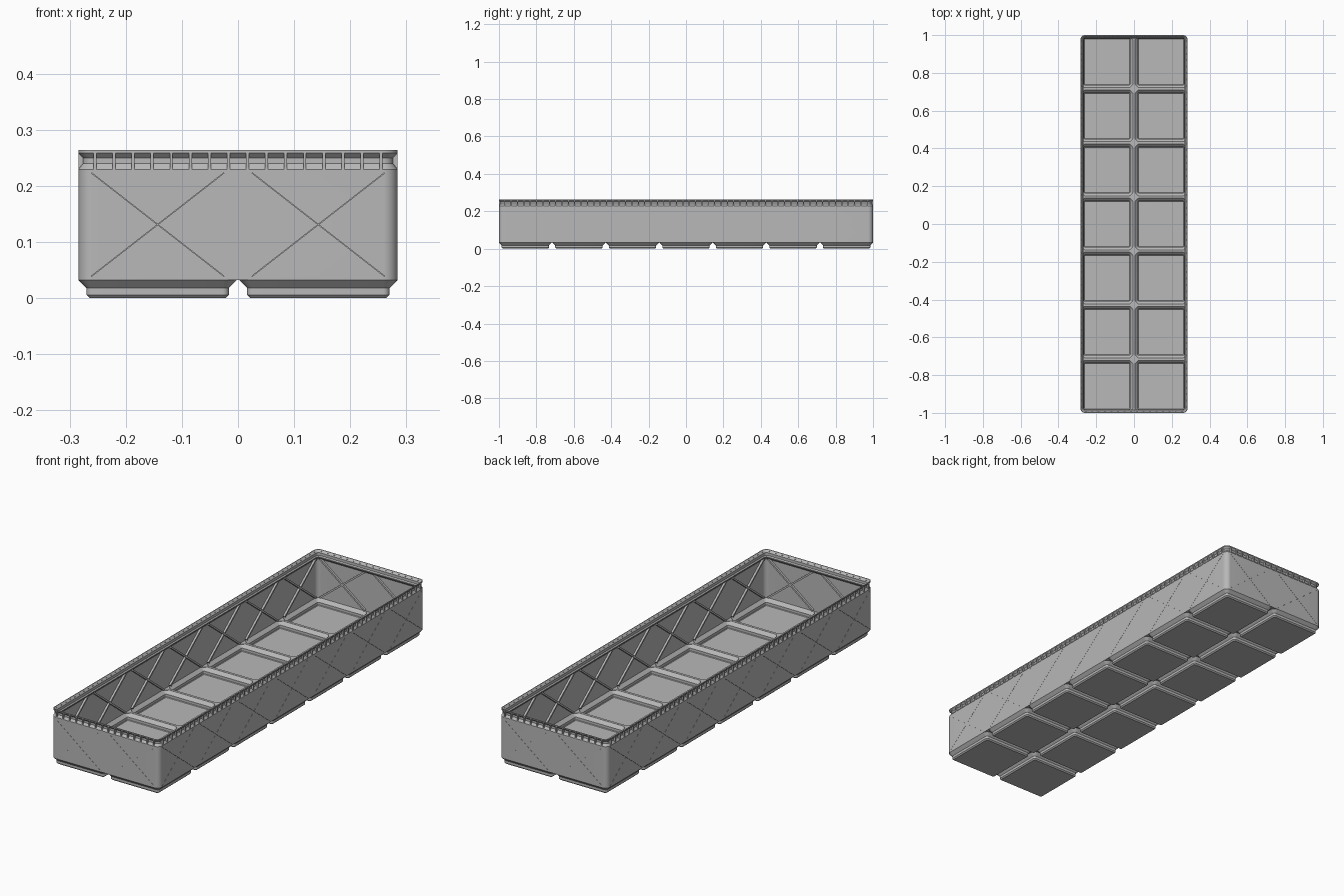
import bpy, bmesh, math
from mathutils import Matrix, Vector

if "Cube" in bpy.data.objects:
    bpy.data.objects.remove(bpy.data.objects["Cube"])

PITCH, GAP = 0.2862, 0.0034        # grid cell and clearance
NX, NY = 2, 7
HW, HL = (NX * PITCH - GAP) / 2, (NY * PITCH - GAP) / 2
HC = (PITCH - GAP) / 2             # half size of one foot
R, T = 0.0256, 0.0045              # corner radius, wall thickness

grey = bpy.data.materials.new("plain_grey")
grey.diffuse_color = (0.48, 0.48, 0.48, 1)
grey.use_nodes = True
grey.node_tree.nodes["Principled BSDF"].inputs["Base Color"].default_value = grey.diffuse_color


def finish(bm, name, material=True):
    bmesh.ops.recalc_face_normals(bm, faces=bm.faces)
    mesh = bpy.data.meshes.new(name)
    bm.to_mesh(mesh)
    bm.free()
    ob = bpy.data.objects.new(name, mesh)
    bpy.context.collection.objects.link(ob)
    if material:
        mesh.materials.append(grey)
    return ob


def activate(ob):
    bpy.ops.object.select_all(action='DESELECT')
    ob.select_set(True)
    bpy.context.view_layer.objects.active = ob


def ring(bm, cx, cy, hx, hy, inset, z, seg):
    """Rounded rectangle of vertices, pulled in by inset."""
    r, verts = R - inset, []
    for q, (sx, sy) in enumerate(((1, 1), (-1, 1), (-1, -1), (1, -1))):
        for i in range(seg + 1):
            a = math.pi / 2 * (q + i / seg)
            verts.append(bm.verts.new((cx + sx * (hx - R) + r * math.cos(a),
                                       cy + sy * (hy - R) + r * math.sin(a), z)))
    return verts


def loft(bm, cx, cy, hx, hy, profile, closed, seg):
    rings = [ring(bm, cx, cy, hx, hy, i, z, seg) for i, z in profile]
    pairs = list(zip(rings, rings[1:]))
    if closed:
        pairs.append((rings[-1], rings[0]))
    else:
        bm.faces.new(rings[0])
        bm.faces.new(rings[-1])
    for a, b in pairs:
        for k in range(len(a)):
            n = (k + 1) % len(a)
            bm.faces.new((a[k], a[n], b[n], b[k]))


def box(bm, lo, hi, matrix=Matrix()):
    lo, hi = Vector(lo), Vector(hi)
    bmesh.ops.create_cube(bm, size=1, matrix=matrix @ Matrix.Translation((lo + hi) / 2)
                          @ Matrix.Diagonal((*(hi - lo), 1)))


def prism(bm, points, z0, z1):
    low = [bm.verts.new((x, y, z0)) for x, y in points]
    high = [bm.verts.new((x, y, z1)) for x, y in points]
    bm.faces.new(low)
    bm.faces.new(high)
    for i in range(len(points)):
        n = (i + 1) % len(points)
        bm.faces.new((low[i], low[n], high[n], high[i]))


def cells(n):
    return [(i - (n - 1) / 2) * PITCH for i in range(n)]


# four sides: turn, distance to the outer face, half length, cell count
SIDES = [(0, HL, HW, NX), (90, HW, HL, NY), (180, HL, HW, NX), (270, HW, HL, NY)]


def on_side(angle, dist, along):
    """Local x runs along the wall, local y points into the bin."""
    return Matrix.Rotation(math.radians(angle), 4, 'Z') @ Matrix.Translation((along, -dist, 0))


# thin wall with a hollow stacking lip
bm = bmesh.new()
loft(bm, 0, 0, HW, HL, [
    (0, .0324), (0, .2295), (.0085, .2402), (.0085, .2500), (0, .2585), (0, .2635),
    (.0035, .2635), (.013, .2530), (.013, .2402), (.0177, .2355), (.0177, .2315),
    (T, .2185), (T, .0324)], True, 12)
wall = finish(bm, "wall_and_lip")

# crossed ribs inside the walls, with fine slits behind them on the outside
ribs, slits = bmesh.new(), bmesh.new()
slope, half = math.atan2(.184, .236), math.hypot(.184, .236) / 2
for angle, dist, _, count in SIDES:
    for c in cells(count):
        for s in (-1, 1):
            m = (on_side(angle, dist, c) @ Matrix.Translation((0, 0, .131))
                 @ Matrix.Rotation(s * slope, 4, 'Y'))
            box(ribs, (-half, .0035, -.004), (half, .014, .004), m)
            box(slits, (-half, -.002, -.0004), (half, .003, .0004), m)
finish(ribs, "cross_ribs")
cutter = finish(slits, "slit_cutter", False)
cutter.hide_render = True
cut = wall.modifiers.new("slits", 'BOOLEAN')
cut.operation, cut.solver, cut.object = 'DIFFERENCE', 'EXACT', cutter
cut.use_self = True
activate(wall)
bpy.ops.object.modifier_apply(modifier=cut.name)
bpy.data.objects.remove(cutter)

# small teeth around the outside of the lip
bm = bmesh.new()
STEP = .034
for angle, dist, length, _ in SIDES:
    n = int((length - R) / STEP - .5)
    for k in range(-n - 1, n + 1):
        box(bm, (-.0026, 0, .229), (.0026, .0095, .259),
            on_side(angle, dist, (k + .5) * STEP))
finish(bm, "lip_teeth")

# hollow stepped feet, one per grid cell
bm = bmesh.new()
for cx in cells(NX):
    for cy in cells(NY):
        loft(bm, cx, cy, HC, HC, [
            (.0201, 0), (.01465, .00545), (.01465, .0177), (0, .0324), (T, .0342),
            (.0192, .0195), (.0192, .0070), (.0217, .0045)], False, 8)
feet = finish(bm, "feet")

# ridges joining the feet, with diamonds where they cross
bm = bmesh.new()
Z0, Z1, D = .0324, .0345, .0285
w = GAP / 2 + T
lines_x = [(i - NX / 2) * PITCH for i in range(1, NX)]
lines_y = [(i - NY / 2) * PITCH for i in range(1, NY)]
for x in lines_x:
    box(bm, (x - w, -HL + .002, Z0), (x + w, HL - .002, Z1))
    for s in (-1, 1):
        e = s * (HL - .001)
        prism(bm, [(x - D, e), (x + D, e), (x, e - s * D)], Z0, Z1 + .0002)
for y in lines_y:
    box(bm, (-HW + .002, y - w, Z0), (HW - .002, y + w, Z1))
    for s in (-1, 1):
        e = s * (HW - .001)
        prism(bm, [(e, y - D), (e, y + D), (e - s * D, y)], Z0, Z1 + .0002)
    for x in lines_x:
        prism(bm, [(x - D, y), (x, y - D), (x + D, y), (x, y + D)], Z0, Z1 + .0002)
finish(bm, "floor_ridges")

# rounded corners shade smooth, edges stay sharp
for ob in (wall, feet):
    activate(ob)
    bpy.ops.object.shade_smooth_by_angle(angle=math.radians(25))
